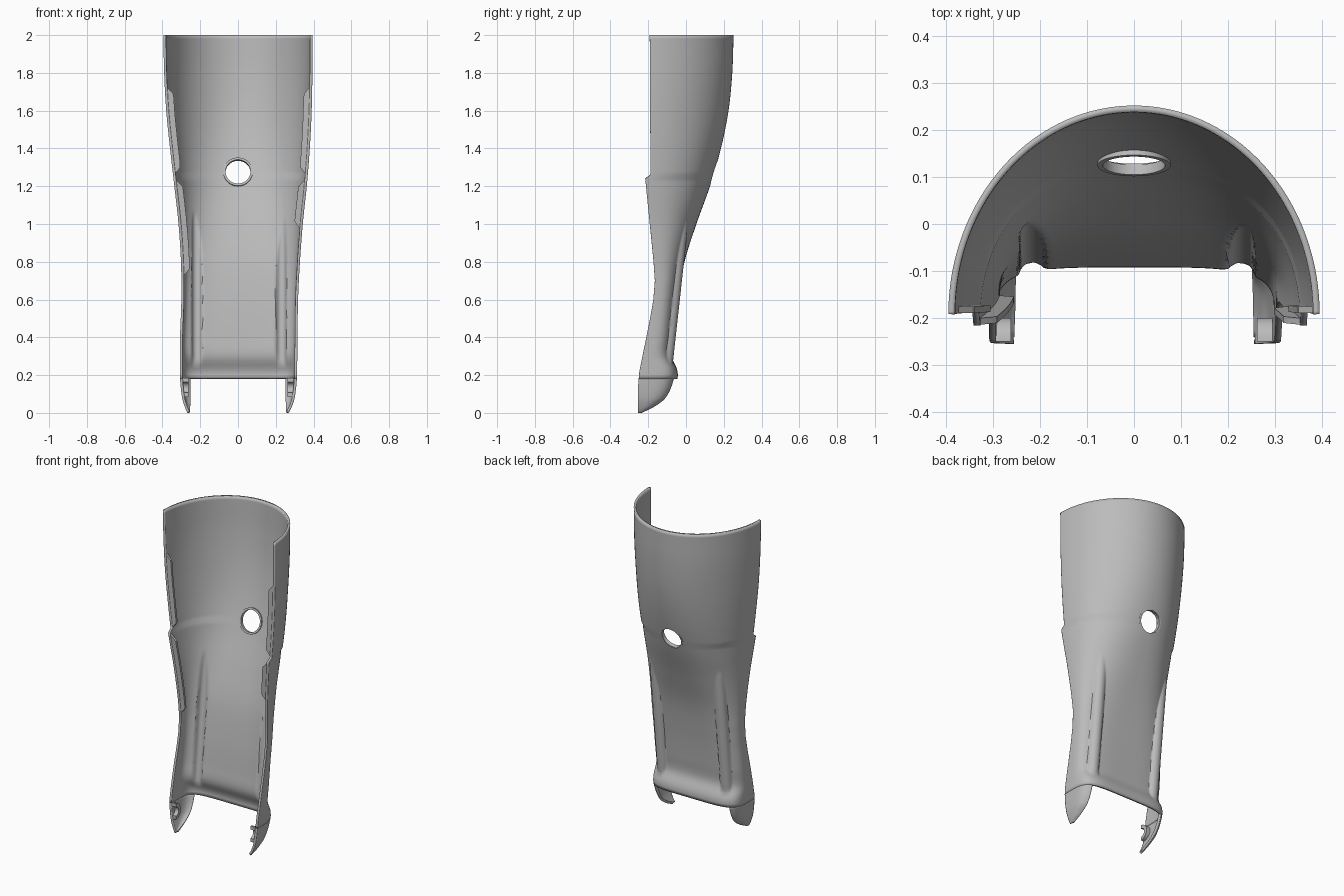
import bpy, bmesh, math
from mathutils import Vector

if "Cube" in bpy.data.objects:
    bpy.data.objects.remove(bpy.data.objects["Cube"])

grey = bpy.data.materials.new("plain_grey")
grey.use_nodes = True
grey.diffuse_color = (0.5, 0.5, 0.5, 1)
grey.node_tree.nodes["Principled BSDF"].inputs["Base Color"].default_value = (0.5, 0.5, 0.5, 1)

WALL = 0.014
LIP_Z = 0.18
LOBE_X = 0.258

# height, left half width, right half width, back y, squareness
SECTIONS = [
    (0, .268, .268, -.22, 4), (.03, .284, .281, -.145, 4), (.08, .3, .296, -.083, 4.5),
    (.18, .312, .307, -.045, 5), (.23, .313, .308, -.047, 5), (.3, .314, .308, -.077, 4.2),
    (.4, .315, .307, -.07, 4), (.6, .318, .3, -.045, 3.4), (.8, .328, .302, -.008, 2.9),
    (1, .343, .315, .055, 2.5), (1.2, .364, .337, .127, 2.25), (1.4, .38, .36, .185, 2.1),
    (1.6, .39, .38, .225, 2), (1.8, .394, .391, .245, 2), (2, .395, .395, .252, 2)]
# height and y of the open front edge
FRONT = [(0, -.255), (.15, -.253), (.22, -.247), (.3, -.231), (.4, -.21), (.5, -.19),
         (.6, -.173), (.7, -.165), (.8, -.172), (1.24, -.216), (1.26, -.188), (2, -.192)]


def smooth_section(z):
    """Cubic blend of the section table."""
    last = len(SECTIONS) - 1
    i = max(k for k in range(last) if SECTIONS[k][0] <= z + 1e-6)
    a, b = SECTIONS[i], SECTIONS[i + 1]
    p, q = SECTIONS[max(i - 1, 0)], SECTIONS[min(i + 2, last)]
    h = b[0] - a[0]
    t = (z - a[0]) / h
    out = []
    for k in range(1, 5):
        m0 = (b[k] - p[k]) / (b[0] - p[0]) * h
        m1 = (q[k] - a[k]) / (q[0] - a[0]) * h
        out.append((2*t**3 - 3*t*t + 1) * a[k] + (t**3 - 2*t*t + t) * m0
                   + (3*t*t - 2*t**3) * b[k] + (t**3 - t*t) * m1)
    return out


def front_y(z):
    for (z0, y0), (z1, y1) in zip(FRONT, FRONT[1:]):
        if z <= z1 + 1e-6:
            return y0 + (y1 - y0) * (z - z0) / (z1 - z0)
    return FRONT[-1][1]


def half_width(z, side):
    return smooth_section(z)[0 if side > 0 else 1]


def shell_point(z, angle):
    """Point on the outside of the shell, with the two raised channels."""
    left, right, back, n = smooth_section(z)
    c, s = math.cos(angle), math.sin(angle)
    r = (abs(c)**n + abs(s)**n) ** (-1 / n)
    x = (left if c > 0 else right) * r * c
    f = front_y(z)
    y = f + (back - f) * r * s
    if LIP_Z < z < 1.05:
        dx = x - (.228 if x > 0 else -.217)
        radius = .039
        if abs(dx) < radius and s > .3:
            axis = -.108 + .075 * (z - .27) / .68
            y = max(y, axis + math.sqrt(radius**2 - dx**2))
    return Vector((x, y, z))


def finish(name, bm, smooth=True):
    mesh = bpy.data.meshes.new(name)
    bm.to_mesh(mesh)
    bm.free()
    obj = bpy.data.objects.new(name, mesh)
    bpy.context.collection.objects.link(obj)
    mesh.materials.append(grey)
    if smooth:
        bpy.ops.object.select_all(action='DESELECT')
        obj.select_set(True)
        bpy.context.view_layer.objects.active = obj
        bpy.ops.object.shade_smooth_by_angle(angle=math.radians(40))
    return obj


def sheet(name, rows, thickness, outward, smooth=True):
    """Grid of points turned into a wall that thickens away from the outward side."""
    bm = bmesh.new()
    grid = [[bm.verts.new(p) for p in row] for row in rows]
    for low, high in zip(grid, grid[1:]):
        for i in range(len(low) - 1):
            bm.faces.new((low[i], low[i + 1], high[i + 1], high[i]))
    bm.normal_update()
    if sum((f.normal.dot(outward(f.calc_center_median())) for f in bm.faces)) < 0:
        bmesh.ops.reverse_faces(bm, faces=bm.faces[:])
    obj = finish(name, bm, smooth)
    mod = obj.modifiers.new("wall", 'SOLIDIFY')
    mod.thickness = thickness
    mod.offset = -1
    while obj.modifiers[0] != mod:
        obj.modifiers.move(len(obj.modifiers) - 1, 0)
    return obj


def spread(a, b, count):
    return [a + (b - a) * i / count for i in range(count + 1)]


def from_axis(p):
    return Vector((p.x, p.y + .2, 0))


# Main curved shell
shell = sheet("calf_shell",
              [[shell_point(z, a) for a in spread(0, math.pi, 220)]
               for z in spread(LIP_Z, 2, 91)], WALL, from_axis)

# Round hole through the back, square to the sloping wall
hole_z = 1.27
centre = shell_point(hole_z, math.pi / 2)
slope = shell_point(hole_z + .05, math.pi / 2) - shell_point(hole_z - .05, math.pi / 2)
inward = slope.cross(Vector((1, 0, 0))).normalized()
if inward.y > 0:
    inward.negate()
turn = inward.to_track_quat('Z', 'Y').to_matrix().to_4x4()

bm = bmesh.new()
bmesh.ops.create_cone(bm, cap_ends=True, segments=48, radius1=.069, radius2=.069, depth=.3)
bm.transform(turn)
bmesh.ops.translate(bm, verts=bm.verts, vec=centre)
cutter = finish("hole_cutter", bm, False)
cutter.hide_render = True
cutter.hide_set(True)
cut = shell.modifiers.new("hole", 'BOOLEAN')
cut.object = cutter
cut.solver = 'EXACT'
shell.modifiers.move(len(shell.modifiers) - 1, 1)

# Raised rim around the inside of the hole
bm = bmesh.new()
profile = [(.066, .004), (.078, .004), (.078, .026), (.066, .026)]
rings = []
for a in spread(0, math.tau, 48)[:-1]:
    rings.append([bm.verts.new(centre + turn @ Vector((r * math.cos(a), r * math.sin(a), h)))
                  for r, h in profile])
for i, ring in enumerate(rings):
    after = rings[(i + 1) % len(rings)]
    for k in range(4):
        j = (k + 1) % 4
        bm.faces.new((ring[k], after[k], after[j], ring[j]))
bmesh.ops.recalc_face_normals(bm, faces=bm.faces)
finish("hole_rim", bm)

for side, label in ((1, "left"), (-1, "right")):
    # Ankle lobe hanging below the shell
    rows = []
    for z in spread(0, LIP_Z, 24):
        n = smooth_section(z)[3]
        c = LOBE_X / half_width(z, side)
        end = math.atan2((1 - c**n) ** (1 / n), c)
        rows.append([shell_point(z, a if side > 0 else math.pi - a)
                     for a in spread(0, end, 30)])
    sheet(label + "_ankle_lobe", rows, WALL, from_axis)

    # Half round snap boss inside the lobe
    bm = bmesh.new()
    arc = [(-.25 + .05 * math.sin(a), .135 + .05 * math.cos(a)) for a in spread(0, math.pi, 16)]
    arc += [(-.25 + .028 * math.sin(a), .135 + .028 * math.cos(a))
            for a in spread(math.pi, 0, 16)]
    face = bm.faces.new([bm.verts.new((side * .262, y, z)) for y, z in arc])
    push = bmesh.ops.extrude_face_region(bm, geom=[face])
    bmesh.ops.translate(bm, vec=(side * .033, 0, 0),
                        verts=[v for v in push["geom"] if isinstance(v, bmesh.types.BMVert)])
    bmesh.ops.recalc_face_normals(bm, faces=bm.faces)
    finish(label + "_snap_boss", bm)

    # Flat joining flanges along the front edge, tapered at both ends
    lower_end = .97 if side > 0 else .72
    for part, z0, z1 in (("upper", 1.26, 1.73), ("lower", lower_end, 1.24)):
        rows = []
        for z in spread(z0, z1, 24):
            x = half_width(z, side) - .003
            depth = min(.042, .004 + min(z - z0, z1 - z) * .9)
            y = front_y(z) + .001
            rows.append([(side * x, y, z), (side * (x - depth), y, z)])
        sheet(label + "_" + part + "_flange", rows, .014, lambda p: Vector((0, -1, 0)), False)
